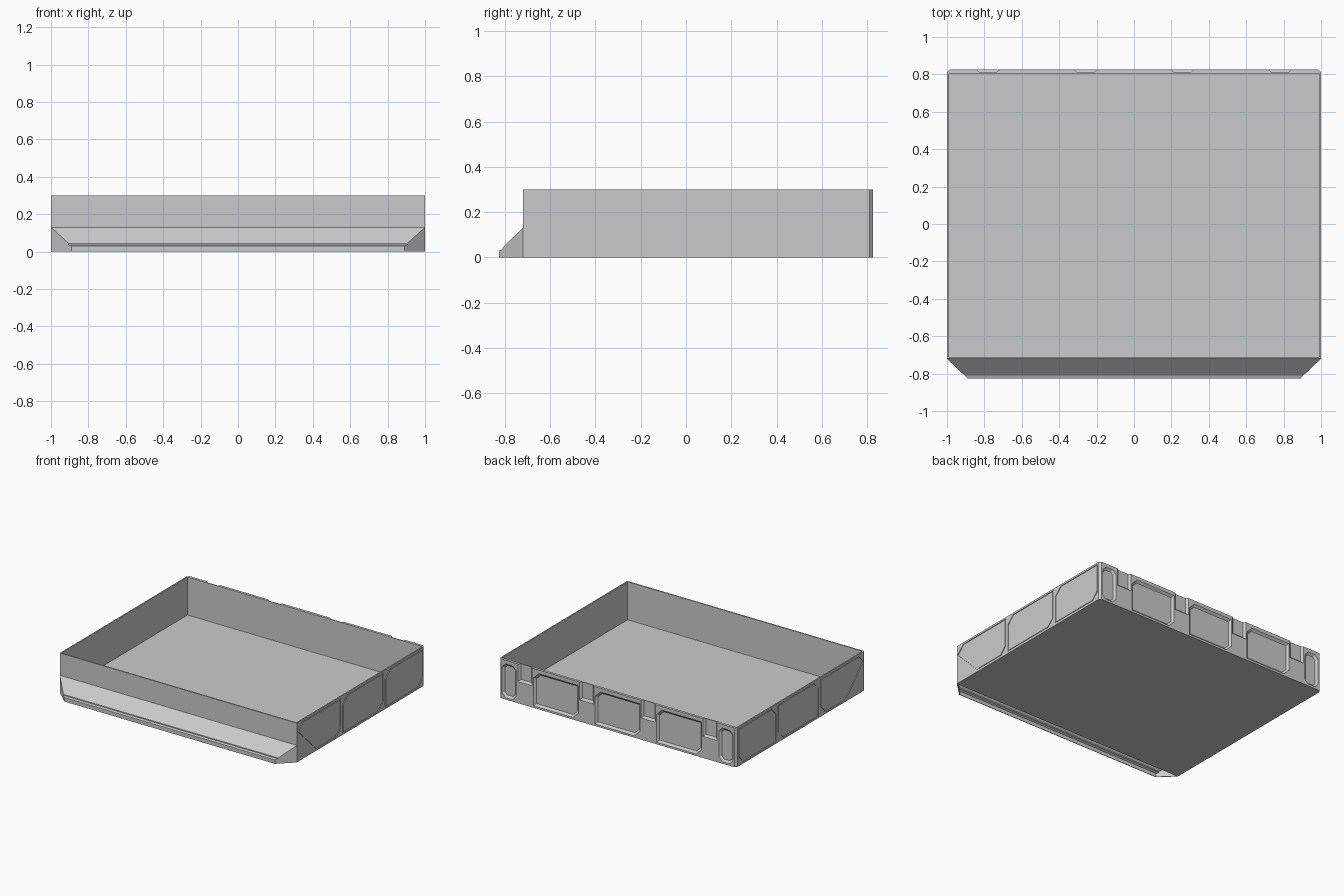
import bpy, bmesh
from mathutils import Vector

if "Cube" in bpy.data.objects:
    bpy.data.objects.remove(bpy.data.objects["Cube"])


def make_object(name, bm):
    bmesh.ops.recalc_face_normals(bm, faces=bm.faces[:])
    mesh = bpy.data.meshes.new(name)
    bm.to_mesh(mesh)
    bm.free()
    obj = bpy.data.objects.new(name, mesh)
    bpy.context.collection.objects.link(obj)
    return obj


def apply_modifier(obj, name):
    bpy.context.view_layer.objects.active = obj
    bpy.ops.object.modifier_apply(modifier=name)


def loft(bm, rings, closed_ring=False):
    """Skin matching rings; cap the ends, or join last ring to first."""
    rows = [[bm.verts.new(p) for p in r] for r in rings]
    n = len(rows[0])
    pairs = list(zip(rows, rows[1:]))
    if closed_ring:
        pairs.append((rows[-1], rows[0]))
    else:
        bm.faces.new(rows[0])
        bm.faces.new(rows[-1])
    for a, b in pairs:
        for i in range(n):
            j = (i + 1) % n
            bm.faces.new((a[i], a[j], b[j], b[i]))


def inset(poly, d):
    """Mitred inward offset of a convex 2D outline."""
    pts = [Vector(p) for p in poly]
    mid = sum(pts, Vector((0, 0))) / len(pts)
    out = []
    for i, p in enumerate(pts):
        norms = []
        for a, b in ((pts[i - 1], p), (p, pts[(i + 1) % len(pts)])):
            e = (b - a).normalized()
            nrm = Vector((-e.y, e.x))
            norms.append(nrm if nrm.dot(mid - a) > 0 else -nrm)
        m = norms[0] + norms[1]
        out.append(p + m * (d / m.dot(norms[0])))
    return out


def carve(target, bm):
    cutter = make_object("cutter", bm)
    cutter.hide_render = True
    mod = target.modifiers.new("cut", 'BOOLEAN')
    mod.operation, mod.solver, mod.object = 'DIFFERENCE', 'EXACT', cutter
    apply_modifier(target, "cut")
    bpy.data.objects.remove(cutter)


# Tray body: chamfered footprint, hollowed from above
foot = [(-1, -.72), (1, -.72), (1, .81), (.985, .825), (-.985, .825), (-1, .81)]
bm = bmesh.new()
loft(bm, [[(x, y, z) for x, y in foot] for z in (0, .3)])
tray = make_object("tray_body", bm)
bm = bmesh.new()
hollow = [(-.99, -.71), (.99, -.71), (.99, .805), (-.99, .805)]
loft(bm, [[(x, y, z) for x, y in hollow] for z in (.01, .4)])
carve(tray, bm)

# Side wall panel grooves, given as (y, z) outlines
side_panels = [[(-.71, .225), (-.65, .286), (-.19, .286), (-.19, .07), (-.245, .014), (-.495, .014)]]
for y0, y1 in ((-.167, .322), (.345, .80)):
    side_panels.append([(y0, .014), (y0, .23), (y0 + .056, .286),
                        (y1, .286), (y1, .07), (y1 - .056, .014)])
bm = bmesh.new()
for s in (-1, 1):
    for outer in side_panels:
        inner = inset(outer, .008)
        loft(bm, [[(s * x, y, z) for y, z in ring] for ring, x in
                  ((outer, 1.01), (outer, .995), (inner, .995), (inner, 1.01))], True)

# Back wall recessed panels with sloping edges
def recess(outline, y_deep=.811, slope=.016):
    deep = inset(outline, slope)
    loft(bm, [[(x, y, z) for x, z in ring] for ring, y in
              ((outline, .84), (outline, .825), (deep, y_deep))])


z0, z1, c = .015, .272, .045
for cx in (-.52, 0, .52):
    a, b = cx - .19, cx + .19
    recess([(a, z0 + c), (a + c, z0), (b, z0), (b, z1 - c), (b - c, z1), (a, z1)])
c = .03
for cx in (-.915, .915):
    a, b = cx - .06, cx + .06
    recess([(a, z0 + c), (a + c, z0), (b - c, z0), (b, z0 + c),
            (b, z1 - c), (b - c, z1), (a + c, z1), (a, z1 - c)])

# Clip notches open at the top of the back wall
for cx in (-.78, -.26, .26, .78):
    rings = []
    for y, h, zb in ((.84, .06, .165), (.825, .06, .165), (.811, .045, .18)):
        rings.append([(cx - h, y, zb), (cx + h, y, zb), (cx + h, y, .33), (cx - h, y, .33)])
    loft(bm, rings)
carve(tray, bm)

# Front lip: hollow sloping skirt, open underneath, with a fine step near its edge
profile = [(-.72, .13), (-.810, .044), (-.810, .036), (-.825, .03), (-.825, 0)]
bm = bmesh.new()
left, right = [], []
for y, z in profile:
    hw = 1 - (-.72 - y) * .11 / .105
    left.append(bm.verts.new((-hw, y, z)))
    right.append(bm.verts.new((hw, y, z)))
for i in range(len(profile) - 1):
    bm.faces.new((left[i], left[i + 1], right[i + 1], right[i]))
for s, edge in ((-1, left), (1, right)):
    bm.faces.new(edge + [bm.verts.new((s, -.72, 0))])
lip = make_object("front_lip", bm)
if lip.data.polygons[0].normal.z < 0:
    lip.data.flip_normals()
mod = lip.modifiers.new("shell", 'SOLIDIFY')
mod.thickness, mod.offset = .005, -1
apply_modifier(lip, "shell")
